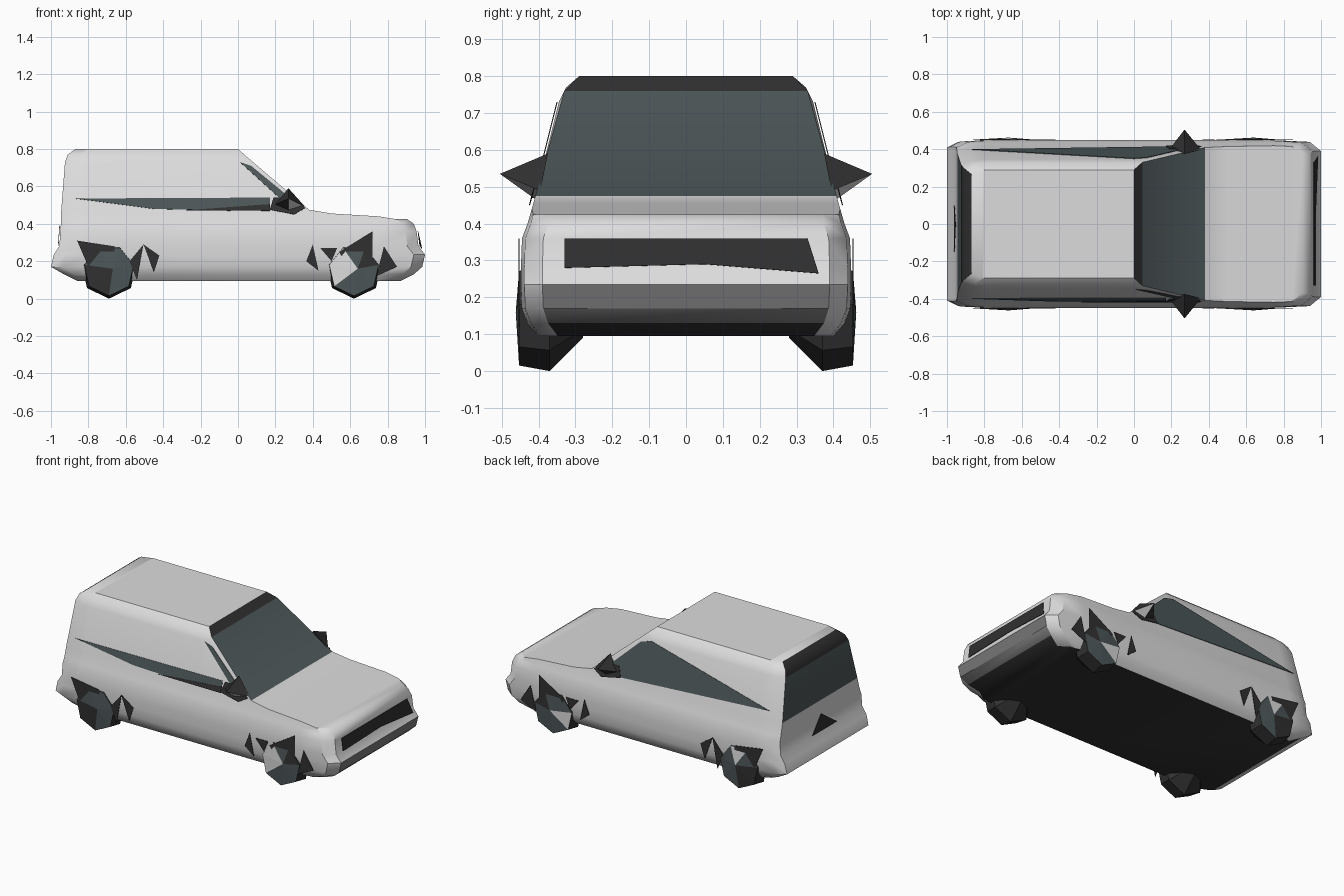
import bpy, bmesh, math

cube = bpy.data.objects.get("Cube")
if cube:
    bpy.data.objects.remove(cube, do_unlink=True)


def material(name, r, g, b):
    m = bpy.data.materials.new(name)
    m.use_nodes = True
    m.diffuse_color = (r, g, b, 1)
    m.node_tree.nodes["Principled BSDF"].inputs["Base Color"].default_value = (r, g, b, 1)
    return m


MATS = [material("light paint", .72, .72, .72),
        material("black trim", .03, .03, .03),
        material("slate glass", .075, .095, .1),
        material("grey bumper", .2, .2, .2)]
PAINT, BLACK, GLASS, GREY = range(len(MATS))

# Each body level: height, half width, rear end, front end
LEVELS = [(.095, .40, -.86, .87), (.13, .43, -.93, .94), (.17, .445, -1, .985),
          (.235, .448, -.985, 1), (.28, .448, -.955, .965), (.36, .445, -.95, .955),
          (.40, .43, -.947, .94), (.47, .41, -.945, .84), (.73, .345, -.925, .4),
          (.77, .325, -.91, .3), (.80, .29, -.87, .2)]


def at(z, column):
    """Interpolate one column of the level table at height z."""
    for a, b in zip(LEVELS, LEVELS[1:]):
        if z <= b[0]:
            t = max(0, (z - a[0]) / (b[0] - a[0]))
            return a[column] + t * (b[column] - a[column])
    return LEVELS[-1][column]


def finish(name, bm, smooth=False):
    bmesh.ops.recalc_face_normals(bm, faces=bm.faces)
    mesh = bpy.data.meshes.new(name)
    bm.to_mesh(mesh)
    bm.free()
    for m in MATS:
        mesh.materials.append(m)
    ob = bpy.data.objects.new(name, mesh)
    bpy.context.collection.objects.link(ob)
    if smooth:
        bpy.ops.object.select_all(action='DESELECT')
        ob.select_set(True)
        bpy.context.view_layer.objects.active = ob
        bpy.ops.object.shade_smooth_by_angle(angle=math.radians(35))
    return ob


def build_body():
    # Stations: kind, position or inset, top height, width scale, colour of top behind next station
    stations = [("rear", 0, .8, .92, PAINT), ("rear", .06, .8, .985, PAINT),
                ("mid", -.8, .8, 1, PAINT), ("mid", 0, .8, 1, BLACK),
                ("mid", .045, .76, 1, GLASS), ("mid", .38, .475, 1, PAINT),
                ("mid", .5, .455, 1, PAINT), ("mid", .75, .44, 1, PAINT),
                ("front", .06, .425, .98, PAINT), ("front", 0, .425, .87, PAINT)]
    bm = bmesh.new()
    rings = []
    for kind, pos, top, scale, _ in stations:
        ring = []
        for level in LEVELS:
            z = min(level[0], top)
            x = pos
            if kind == "rear":
                x = at(z, 2) + pos
            elif kind == "front":
                x = at(z, 3) - pos
            y = at(z, 1) * scale
            ring.append([bm.verts.new((x, s * y, z)) for s in (-1, 1)])
        rings.append(ring)
    last = len(LEVELS) - 1

    def quad(verts, mat):
        bm.faces.new(verts).material_index = mat

    for a, b, st in zip(rings, rings[1:], stations):
        quad((a[0][0], a[0][1], b[0][1], b[0][0]), BLACK)
        quad((a[last][0], a[last][1], b[last][1], b[last][0]), st[4])
        for i in range(last):
            for s in (0, 1):
                quad((a[i][s], b[i][s], b[i + 1][s], a[i + 1][s]), PAINT)
    # Tailgate and nose strips, coloured by height
    for ring, is_rear in ((rings[0], True), (rings[-1], False)):
        for i in range(last):
            z = LEVELS[i][0]
            mat = PAINT
            if is_rear and z >= .47:
                mat = GLASS if z < .7 else BLACK
            elif z < .1:
                mat = BLACK
            elif not is_rear and z < .2:
                mat = GREY
            quad((ring[i][0], ring[i][1], ring[i + 1][1], ring[i + 1][0]), mat)
    bmesh.ops.remove_doubles(bm, verts=bm.verts, dist=.0005)
    bmesh.ops.dissolve_degenerate(bm, edges=bm.edges, dist=.0005)
    finish("van_body", bm, True)


def plate(name, mat, points):
    bm = bmesh.new()
    bm.faces.new([bm.verts.new(p) for p in points]).material_index = mat
    ob = finish(name, bm)
    mod = ob.modifiers.new("thickness", 'SOLIDIFY')
    mod.thickness, mod.offset = .003, 0


def side_plate(name, mat, side, outline, lift=.005):
    pts = []
    for x, z in outline:
        y = at(z, 1) if z > .4 else .448
        pts.append((x, side * (y + lift), z))
    plate(name, mat, pts)


def wheel(name, x, side, hub_colours):
    """Seven sided wheel, tapered inward, with a shallow faceted hub."""
    bm = bmesh.new()
    n = 7
    rings = []
    for r, y in ((.06, .28), (.15, .37), (.135, .453)):
        rings.append([bm.verts.new((x + r * math.sin(math.tau * k / n), side * y,
                                    .15 - r * math.cos(math.tau * k / n))) for k in range(n)])
    hub = bm.verts.new((x + .02, side * .462, .16))
    bm.faces.new(rings[0]).material_index = BLACK
    for k in range(n):
        j = (k + 1) % n
        for a, b in zip(rings, rings[1:]):
            bm.faces.new((a[k], a[j], b[j], b[k])).material_index = BLACK
        bm.faces.new((rings[-1][k], rings[-1][j], hub)).material_index = hub_colours[k]
    finish(name, bm)


def mirror(name, side):
    bm = bmesh.new()
    base = [bm.verts.new((x, side * y, z)) for x, y, z in
            ((.19, .40, .50), (.27, .40, .46), (.36, .395, .49), (.27, .375, .59))]
    tip = bm.verts.new((.27, side * .505, .535))
    bm.faces.new(base)
    for k in range(4):
        f = bm.faces.new((base[k], base[(k + 1) % 4], tip))
        f.material_index = PAINT if k == 1 else BLACK
    bm.faces[:][0].material_index = BLACK
    finish(name, bm)


build_body()

# Side windows
side_plate("right_window", GLASS, -1,
           [(-.87, .535), (.17, .54), (.17, .475), (-.05, .47), (-.45, .48)])
side_plate("right_window_trim", BLACK, -1, [(-.28, .472), (.17, .505), (.17, .47)], .008)
side_plate("right_quarter_glass", GLASS, -1, [(.01, .73), (.07, .71), (.29, .53), (.23, .53)])
side_plate("left_window", GLASS, 1,
           [(-.87, .535), (0, .73), (.07, .71), (.25, .54), (.2, .475)])
for side, label in ((-1, "right"), (1, "left")):
    side_plate(label + "_pillar_trim", BLACK, side,
               [(.17, .475), (.19, .54), (.27, .54), (.36, .485), (.3, .45)], .009)
    mirror(label + "_mirror", side)
    # Wheel arch shards
    side_plate(label + "_rear_arch", BLACK, side,
               [(-.86, .31), (-.66, .28), (-.66, .1), (-.8, .17)])
    side_plate(label + "_rear_arch_fin", BLACK, side, [(-.58, .2), (-.505, .29), (-.54, .1)])
    side_plate(label + "_rear_arch_tip", BLACK, side, [(-.505, .29), (-.42, .23), (-.45, .14)])
    side_plate(label + "_front_arch", BLACK, side, [(.54, .25), (.72, .36), (.72, .15), (.6, .15)])
    side_plate(label + "_front_arch_fin", BLACK, side, [(.4, .29), (.43, .15), (.365, .2)])
    side_plate(label + "_front_arch_edge", BLACK, side, [(.44, .27), (.53, .27), (.5, .2)])
    side_plate(label + "_front_arch_tip", BLACK, side, [(.78, .28), (.74, .12), (.85, .17)])
    wheel(label + "_rear_wheel", -.69, side,
          [GLASS, GLASS, GLASS, PAINT if side > 0 else GLASS, GLASS, BLACK, BLACK])
    wheel(label + "_front_wheel", .62, side,
          [GLASS, GLASS, BLACK, GLASS, PAINT if side < 0 else GLASS, PAINT, GLASS])

# Grille and tailgate badge plate
plate("grille", BLACK, [(at(z, 3) + .007, y, z) for y, z in
                        ((-.33, .36), (.33, .36), (.36, .265), (.05, .29), (-.33, .28))])
plate("tailgate_handle", BLACK, [(at(z, 2) - .006, y, z) for y, z in
                                 ((.1, .285), (-.15, .285), (0, .39))])
